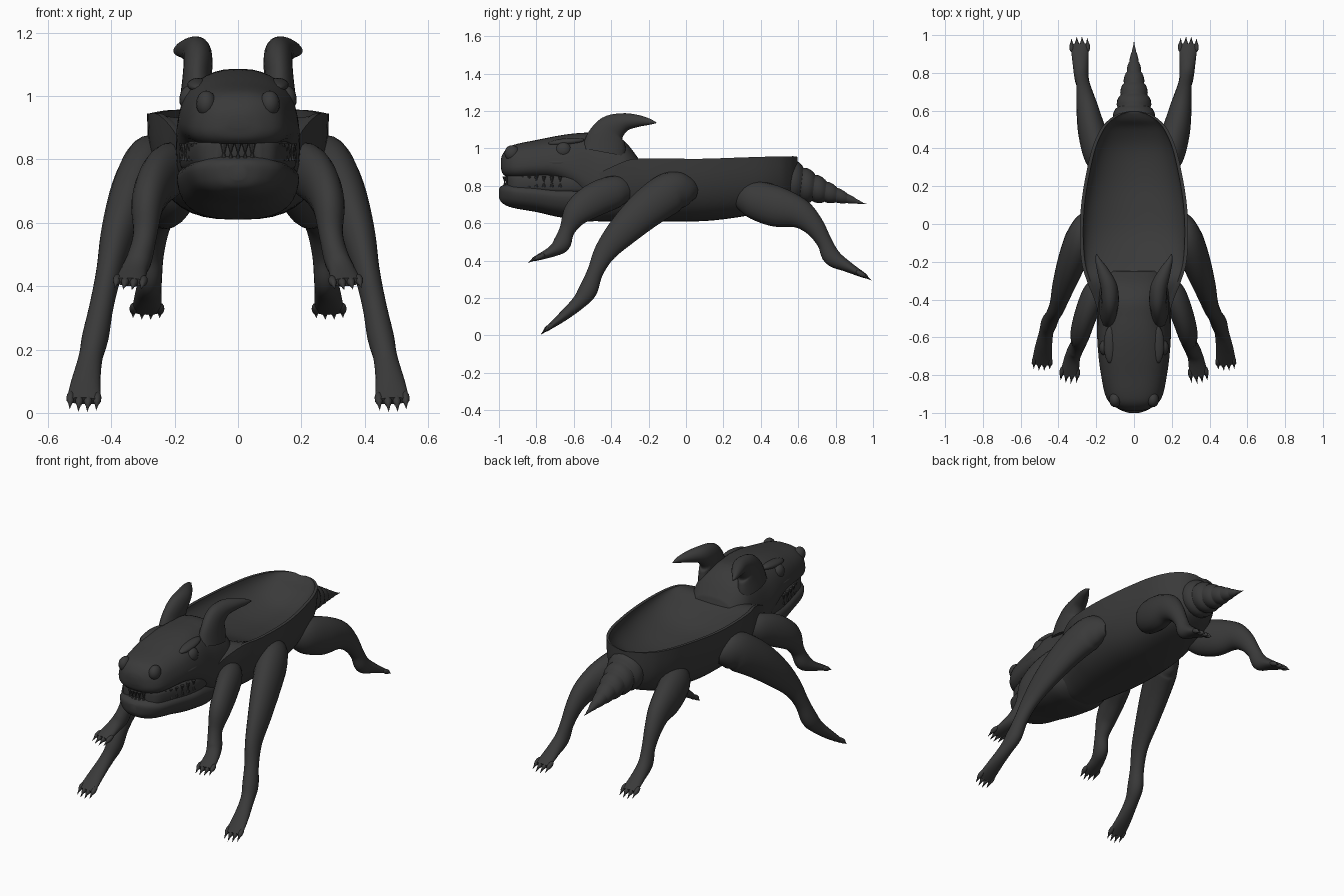
import bpy, bmesh, math
from mathutils import Vector, Matrix

cube = bpy.data.objects.get("Cube")
if cube:
    bpy.data.objects.remove(cube, do_unlink=True)

hide = bpy.data.materials.new("charcoal hide")
hide.use_nodes = True
COLOUR = (0.042, 0.042, 0.042, 1)
hide.diffuse_color = COLOUR
bsdf = hide.node_tree.nodes["Principled BSDF"]
bsdf.inputs["Base Color"].default_value = COLOUR
bsdf.inputs["Roughness"].default_value = 0.7


def finish(name, bm, mirror=False, angle=50):
    bmesh.ops.recalc_face_normals(bm, faces=bm.faces)
    me = bpy.data.meshes.new(name)
    bm.to_mesh(me)
    bm.free()
    me.materials.append(hide)
    ob = bpy.data.objects.new(name, me)
    bpy.context.scene.collection.objects.link(ob)
    if mirror:
        ob.modifiers.new("mirror", "MIRROR").use_mirror_merge = False
    bpy.ops.object.select_all(action="DESELECT")
    ob.select_set(True)
    bpy.context.view_layer.objects.active = ob
    bpy.ops.object.shade_smooth_by_angle(angle=math.radians(angle))


def smooth_path(stations, steps=5):
    """Catmull-Rom through stations of any width."""
    p = [stations[0]] + list(stations) + [stations[-1]]
    out = []
    for i in range(1, len(p) - 2):
        for s in range(steps):
            t = s / steps
            out.append([0.5 * (2 * b + (c - a) * t + (2 * a - 5 * b + 4 * c - d) * t * t
                               + (3 * b - a - 3 * c + d) * t ** 3)
                        for a, b, c, d in zip(*p[i - 1:i + 3])])
    out.append(list(stations[-1]))
    return out


def skin(bm, rings):
    rings = [[bm.verts.new(v) for v in r] for r in rings]
    n = len(rings[0])
    for a, b in zip(rings, rings[1:]):
        for i in range(n):
            j = (i + 1) % n
            bm.faces.new((a[i], a[j], b[j], b[i]))
    bm.faces.new(rings[0])
    bm.faces.new(rings[-1])


def power(v, e):
    return math.copysign(abs(v) ** e, v)


def head_loft(name, stations, e=0.75, taper=0.0, n=36):
    """Stations: y, half width, top, bottom; taper narrows the top."""
    bm, rings = bmesh.new(), []
    for y, w, top, bot in smooth_path(stations):
        ring = []
        for i in range(n):
            a = 2 * math.pi * i / n
            s = power(math.sin(a), e)
            ring.append((w * power(math.cos(a), e) * (1 - taper * s), y,
                         (top + bot) / 2 + (top - bot) / 2 * s))
        rings.append(ring)
    skin(bm, rings)
    finish(name, bm)


def limb_rings(stations, n=20):
    """Stations: x, y, z, lateral radius, other radius."""
    path = smooth_path(stations)
    rings = []
    for k, s in enumerate(path):
        c = Vector(s[:3])
        t = (Vector(path[min(k + 1, len(path) - 1)][:3])
             - Vector(path[max(k - 1, 0)][:3])).normalized()
        side = (Vector((1, 0, 0)) - t * t.x).normalized()
        up = t.cross(side)
        rings.append([c + side * s[3] * math.cos(2 * math.pi * i / n)
                      + up * s[4] * math.sin(2 * math.pi * i / n) for i in range(n)])
    return rings, t, side


def ball(bm, loc, size, rot=None):
    m = Matrix.Translation(loc) @ (rot or Matrix()) @ Matrix.Diagonal((*size, 1))
    bmesh.ops.create_uvsphere(bm, u_segments=16, v_segments=10, radius=1, matrix=m)


def spike(bm, loc, direction, r, length):
    d = Vector(direction).normalized()
    m = (Matrix.Translation(Vector(loc) + d * length / 2)
         @ d.to_track_quat("Z", "Y").to_matrix().to_4x4())
    bmesh.ops.create_cone(bm, cap_ends=True, segments=8, radius1=r, radius2=0,
                          depth=length, matrix=m)


# Hollow hull: y, half width, underside, rim, bowl floor
HULL = [(-.62, .13, .66, .78, .77), (-.5, .18, .615, .85, .84), (-.4, .21, .61, .9, .89),
        (-.3, .25, .61, .94, .925), (-.2, .278, .61, .945, .885), (-.05, .287, .61, .945, .83),
        (.1, .28, .612, .945, .81), (.25, .257, .628, .95, .805), (.4, .222, .655, .955, .825),
        (.5, .178, .69, .957, .875), (.55, .135, .715, .958, .925), (.58, .09, .74, .958, .945),
        (.595, .04, .77, .955, .95)]
bm, rings, N = bmesh.new(), [], 24
for y, w, bot, rim, floor in smooth_path(HULL):
    outer, inner = [], []
    wi = max(w - 0.018, w * 0.7)
    for i in range(N + 1):
        a = math.pi * i / N
        outer.append((w * power(math.cos(a), .7), y, rim - (rim - bot) * math.sin(a) ** .8))
        inner.append((-wi * math.cos(a), y, rim - (rim - floor) * math.sin(a)))
    rings.append(outer + inner)
skin(bm, rings)
finish("hollow_body", bm, angle=40)

# Head and jaw
head_loft("upper_head", [(-.99, .03, .94, .9), (-.98, .075, .97, .865), (-.95, .122, 1.005, .845),
          (-.9, .15, 1.025, .835), (-.8, .17, 1.045, .835), (-.7, .183, 1.065, .825),
          (-.6, .19, 1.08, .77), (-.5, .19, 1.085, .68), (-.4, .19, 1.08, .66),
          (-.32, .185, 1.03, .7), (-.25, .15, .94, .75)], taper=.14)
head_loft("lower_jaw", [(-1, .025, .785, .735), (-.985, .07, .8, .71), (-.95, .115, .81, .69),
          (-.9, .142, .81, .677), (-.8, .163, .807, .66), (-.7, .178, .8, .637),
          (-.6, .187, .8, .62), (-.5, .18, .77, .61), (-.4, .15, .75, .63)], taper=-.16)
head_loft("mouth_lining", [(-.955, .07, .87, .76), (-.92, .12, .87, .76), (-.8, .155, .87, .76),
          (-.7, .173, .87, .75), (-.6, .185, .87, .75), (-.5, .17, .86, .75)], e=.5)

# Teeth around both jaws
bm = bmesh.new()
for k in range(23):
    a = math.radians(-80 + 160 * k / 22)
    x, y = .178 * math.sin(a), -.61 - .36 * math.cos(a)
    big = 1.35 if k % 4 == 1 else 1
    spike(bm, (x, y, .85), (0, 0, -1), .011, .036 * big)
    spike(bm, (x, y, .795), (0, 0, 1), .01, .03 * big)
finish("teeth", bm, angle=30)

# Eyes, brows, cheeks and nostril bumps
bm = bmesh.new()
ball(bm, (.152, -.655, .99), (.033, .043, .043))
finish("eye", bm, True)
bm = bmesh.new()
ball(bm, (.125, -.64, 1.035), (.035, .1, .02), Matrix.Rotation(.1, 4, "X"))
ball(bm, (.165, -.67, .925), (.025, .09, .018))
finish("brow_and_cheek", bm, True)
bm = bmesh.new()
ball(bm, (.1, -.93, .975), (.032, .04, .042))
finish("nostril_bump", bm, True)

# Swept-back ears
bm = bmesh.new()
rings, _, _ = limb_rings([(.13, -.44, .98, .055, .12), (.13, -.425, 1.05, .046, .105),
                          (.126, -.395, 1.105, .046, .08), (.133, -.33, 1.14, .044, .05),
                          (.16, -.26, 1.147, .033, .033), (.187, -.2, 1.143, .017, .018),
                          (.2, -.158, 1.137, .002, .002)])
skin(bm, rings)
finish("ear", bm, True)

# Three pairs of legs with clawed toes
LEGS = {
    "front_leg": [(.18, -.3, .77, .04, .05), (.21, -.37, .77, .065, .085),
                  (.255, -.48, .73, .06, .09), (.285, -.58, .66, .052, .074),
                  (.293, -.635, .565, .038, .042), (.31, -.665, .49, .04, .047),
                  (.328, -.715, .45, .042, .03), (.342, -.8, .413, .05, .014)],
    "middle_leg": [(.24, .05, .77, .03, .04), (.262, 0, .775, .06, .085),
                   (.285, -.08, .765, .08, .11), (.33, -.2, .685, .074, .105),
                   (.375, -.33, .565, .058, .085), (.405, -.43, .45, .042, .06),
                   (.43, -.485, .34, .038, .043), (.45, -.525, .24, .042, .05),
                   (.465, -.575, .175, .038, .038), (.48, -.66, .1, .046, .026),
                   (.487, -.74, .038, .055, .013)],
    "hind_leg": [(.15, .27, .74, .04, .05), (.185, .35, .73, .075, .098),
                 (.22, .48, .69, .075, .108), (.245, .6, .655, .06, .082),
                 (.26, .68, .59, .046, .057), (.27, .74, .5, .036, .041),
                 (.278, .78, .42, .038, .047), (.284, .86, .37, .042, .03),
                 (.288, .95, .322, .048, .014)]}
for name, st in LEGS.items():
    bm = bmesh.new()
    rings, t, side = limb_rings(st)
    skin(bm, rings)
    tip = Vector(st[-1][:3])
    rot = t.to_track_quat("Y", "Z").to_matrix().to_4x4()
    for k in (-1.5, -.5, .5, 1.5):
        root = tip + side * k * .028 - t * .01 * abs(k)
        ball(bm, root, (.013, .03, .014), rot)
        spike(bm, root + t * .012, t + Vector((0, 0, -.15)), .01, .044)
    finish(name, bm, True)

# Ringed tail: each segment flares then steps in
bm, rings, SEG = bmesh.new(), [], 7
circle = [(math.cos(math.tau * i / 24), math.sin(math.tau * i / 24)) for i in range(24)]
for k in range(SEG):
    for f, swell in ((0, .9), (.25, 1), (.6, 1.04), (.9, .99), (1, .9)):
        u = 1 - (1 - (k + f * .98) / SEG) ** 1.2
        r = .114 * (1 - u) ** 1.05 * swell + .003
        rings.append([(r * c, .55 + .4 * u + .12 * r * s, .83 - .125 * u + r * s)
                      for c, s in circle])
rings.append([(.001 * c, .965, .703 + .001 * s) for c, s in circle])
skin(bm, rings)
finish("tail", bm)
